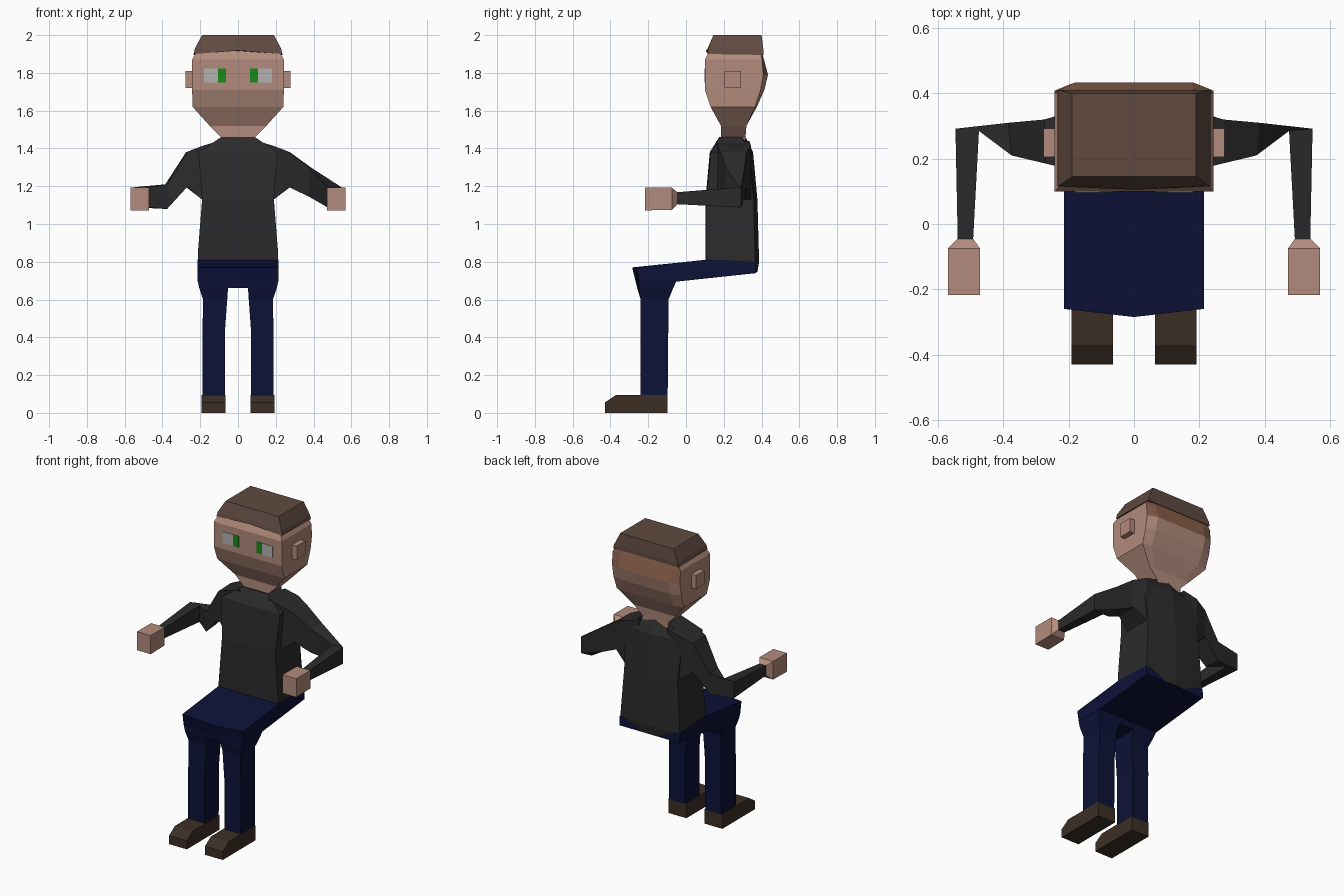
import bpy, bmesh


def material(name, rgb):
    m = bpy.data.materials.new(name)
    m.diffuse_color = (*rgb, 1)
    return m


SKIN = material("skin", (0.45, 0.26, 0.20))
RUST = material("hairline", (0.25, 0.115, 0.07))
HAIR = material("hair", (0.115, 0.068, 0.052))
SHIRT = material("shirt", (0.024, 0.024, 0.024))
DENIM = material("denim", (0.004, 0.006, 0.04))
LEATHER = material("leather", (0.045, 0.028, 0.018))
WHITE = material("eye white", (0.45, 0.45, 0.45))
GREEN = material("iris green", (0.01, 0.25, 0.01))


def loft(name, rings, mat):
    """Skin a list of equal-length point rings and cap both ends."""
    bm = bmesh.new()
    vs = [[bm.verts.new(p) for p in r] for r in rings]
    n = len(rings[0])
    for a, b in zip(vs, vs[1:]):
        for i in range(n):
            j = (i + 1) % n
            bm.faces.new((a[i], a[j], b[j], b[i]))
    bm.faces.new(vs[0])
    bm.faces.new(vs[-1])
    bmesh.ops.recalc_face_normals(bm, faces=bm.faces)
    me = bpy.data.meshes.new(name)
    bm.to_mesh(me)
    bm.free()
    me.materials.append(mat)
    ob = bpy.data.objects.new(name, me)
    bpy.context.collection.objects.link(ob)
    return ob


def rect(z, x0, x1, y0, y1):
    return [(x0, y0, z), (x1, y0, z), (x1, y1, z), (x0, y1, z)]


def box(name, x, y, z, mat):
    return loft(name, [rect(z[0], *x, *y), rect(z[1], *x, *y)], mat)


def head_ring(z, h, y0, y1, bulge=0.0):
    k = h * 0.74
    return [(-h, y0, z), (h, y0, z), (h, y1 - bulge, z),
            (k, y1, z), (-k, y1, z), (-h, y1 - bulge, z)]


# Head and neck
head = loft("head", [head_ring(*r) for r in (
    (1.42, 0.09, 0.185, 0.315), (1.46, 0.09, 0.185, 0.315),
    (1.52, 0.15, 0.185, 0.32), (1.62, 0.24, 0.13, 0.375, 0.01),
    (1.71, 0.243, 0.10, 0.415, 0.02), (1.79, 0.243, 0.10, 0.434, 0.025),
    (1.87, 0.243, 0.10, 0.413, 0.01), (1.93, 0.21, 0.13, 0.395))], SKIN)
# Darker hairline on the upper back of the head
head.data.materials.append(RUST)
for f in head.data.polygons:
    if f.center.z > 1.81 and f.center.y > 0.35:
        f.material_index = 1

# Hair cap, slightly raised at the front
h = 0.235
loft("hair", [
    [(-h, 0.115, 1.90), (0, 0.105, 1.918), (h, 0.115, 1.90),
     (h, 0.41, 1.895), (0, 0.41, 1.895), (-h, 0.41, 1.895)],
    [(-0.228, 0.118, 1.93), (0, 0.115, 1.93), (0.228, 0.118, 1.93),
     (0.228, 0.41, 1.92), (0, 0.41, 1.92), (-0.228, 0.41, 1.92)],
    [(-0.19, 0.145, 2.0), (0, 0.145, 2.0), (0.19, 0.145, 2.0),
     (0.19, 0.40, 2.0), (0, 0.40, 2.0), (-0.19, 0.40, 2.0)]], HAIR)

# Sweater body with a hem that drops toward the back
def torso_ring(zf, zb, w, y0, y1):
    return [(-w, y0, zf), (0, y0 - 0.004, zf), (w, y0, zf),
            (w, y1 - 0.02, zb), (0, y1, zb), (-w, y1 - 0.02, zb)]


loft("sweater_body", [torso_ring(*r) for r in (
    (0.80, 0.745, 0.213, 0.107, 0.378), (0.84, 0.80, 0.213, 0.107, 0.387),
    (1.13, 1.13, 0.19, 0.107, 0.378), (1.38, 1.38, 0.21, 0.13, 0.355),
    (1.46, 1.46, 0.09, 0.18, 0.315))], SHIRT)

# Seat and thighs: one block, cross-sections taken across x
def thigh_section(x, front):
    return [(x, front, 0.77), (x, 0.12, 0.812), (x, 0.37, 0.80),
            (x, 0.372, 0.74), (x, -0.05, 0.695), (x, front + 0.02, 0.70)]


loft("trouser_seat", [thigh_section(-0.215, -0.26), thigh_section(0, -0.285),
                      thigh_section(0.215, -0.26)], DENIM)


def arm_section(s, xi, yi, xo, yo, z0, z1):
    return [(s * xi, yi, z0), (s * xo, yo, z0), (s * xo, yo, z1), (s * xi, yi, z1)]


for s, side in ((1, "right"), (-1, "left")):
    def sx(a, b):
        return tuple(sorted((s * a, s * b)))

    # Ear and eye
    box(side + "_ear", sx(0.22, 0.277), (0.205, 0.292), (1.72, 1.81), SKIN)
    box(side + "_eye_white", sx(0.105, 0.18), (0.097, 0.11), (1.75, 1.823), WHITE)
    box(side + "_iris", sx(0.063, 0.105), (0.097, 0.11), (1.75, 1.823), GREEN)

    # Sleeve: shoulder, upper arm, mitred elbow, forearm, wrist
    mid = (1.145, 1.30) if s > 0 else (1.08, 1.21)
    loft(side + "_sleeve", [arm_section(s, *r) for r in (
        (0.10, 0.16, 0.10, 0.335, 1.13, 1.44),
        (0.19, 0.165, 0.19, 0.345, 1.13, 1.413),
        (0.27, 0.185, 0.275, 0.32, 1.195, 1.38),
        (0.375, 0.21, 0.385, 0.31, *mid),
        (0.475, 0.285, 0.547, 0.292, 1.088, 1.195),
        (0.493, -0.05, 0.54, -0.05, 1.105, 1.168))], SHIRT)

    # Wrist and block hand
    def hand_ring(y, a, b, z0, z1):
        return arm_section(s, a, y, b, y, z0, z1)

    loft(side + "_hand", [hand_ring(*r) for r in (
        (-0.045, 0.493, 0.54, 1.105, 1.168), (-0.075, 0.472, 0.57, 1.075, 1.192),
        (-0.218, 0.472, 0.57, 1.072, 1.192))], SKIN)

    # Lower leg, flaring up into the thigh block
    loft(side + "_lower_leg", [
        [(s * xi, yf[0], z), (s * xo, yf[1], z), (s * xo, yb, z), (s * xi, yb, z)]
        for z, xi, xo, yf, yb in (
            (0.09, 0.07, 0.188, (-0.24, -0.24), -0.097),
            (0.42, 0.07, 0.188, (-0.24, -0.24), -0.094),
            (0.60, 0.057, 0.185, (-0.24, -0.24), -0.092),
            (0.66, 0.053, 0.205, (-0.258, -0.25), -0.068),
            (0.70, 0.0, 0.214, (-0.268, -0.25), -0.05),
            (0.765, 0.0, 0.2145, (-0.284, -0.26), -0.05))], DENIM)
    # Crotch web between the knees
    loft(side + "_knee_web", [
        [(0, -0.258, 0.66), (0, -0.268, 0.71), (0, -0.05, 0.71), (0, -0.068, 0.66)],
        [(s * 0.06, -0.257, 0.66), (s * 0.06, -0.266, 0.71),
         (s * 0.06, -0.05, 0.71), (s * 0.06, -0.068, 0.66)]], DENIM)

    # Shoe with a sloped toe
    loft(side + "_shoe", [
        [(x, -0.097, 0), (x, -0.43, 0), (x, -0.43, 0.055), (x, -0.37, 0.095),
         (x, -0.097, 0.095)] for x in (s * 0.065, s * 0.192)], LEATHER)
